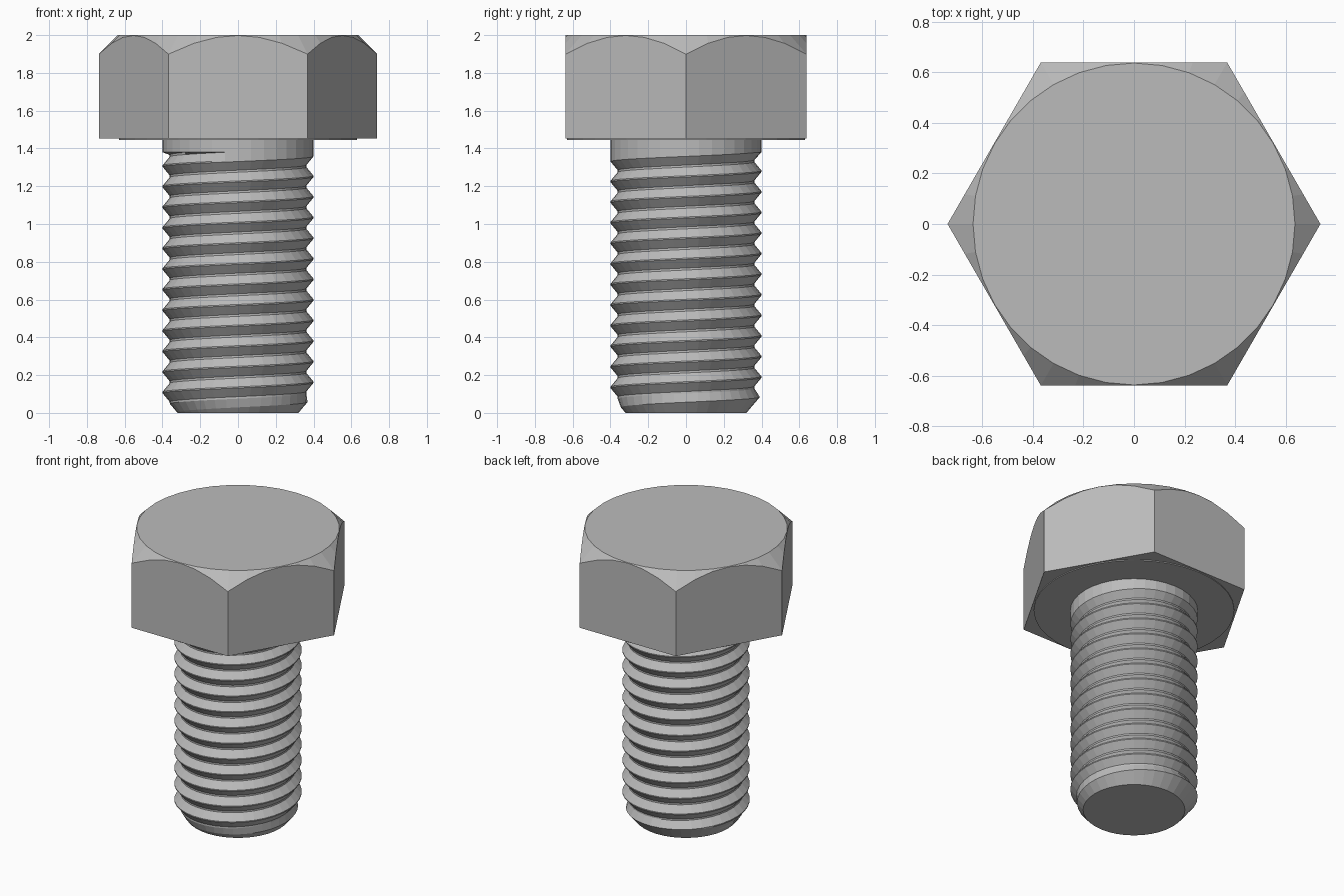
import bpy, bmesh
from math import sin, cos, pi

cube = bpy.data.objects.get("Cube")
if cube:
    bpy.data.objects.remove(cube)

steel = bpy.data.materials.new("grey steel")
steel.use_nodes = True
GREY = (0.5, 0.5, 0.5, 1)
steel.diffuse_color = GREY
steel.node_tree.nodes["Principled BSDF"].inputs["Base Color"].default_value = GREY

SEGS = 36
ANGLES = [2 * pi * i / SEGS for i in range(SEGS)]


def skin(name, columns):
    """Skin closed columns of (radius, z), one per angle, and cap both ends."""
    bm = bmesh.new()
    grid = [[bm.verts.new((r * cos(a), r * sin(a), z)) for r, z in col]
            for a, col in zip(ANGLES, columns)]
    for i in range(SEGS):
        left, right = grid[i], grid[(i + 1) % SEGS]
        for j in range(len(left) - 1):
            bm.faces.new((left[j], right[j], right[j + 1], left[j + 1]))
    bm.faces.new([col[0] for col in reversed(grid)])
    bm.faces.new([col[-1] for col in grid])
    bmesh.ops.remove_doubles(bm, verts=bm.verts, dist=0.0005)
    bmesh.ops.dissolve_degenerate(bm, edges=bm.edges, dist=0.0001)
    bmesh.ops.recalc_face_normals(bm, faces=bm.faces)
    mesh = bpy.data.meshes.new(name)
    bm.to_mesh(mesh)
    bm.free()
    mesh.materials.append(steel)
    obj = bpy.data.objects.new(name, mesh)
    bpy.context.collection.objects.link(obj)
    return obj


# Hexagonal head, its top corners cut by a 45 degree cone
APOTHEM, TOP_R, HEAD_Z, TOP_Z = 0.638, 0.636, 1.452, 2.0
head_columns = []
for a in ANGLES:
    r = APOTHEM / cos((a % (pi / 3)) - pi / 6)
    head_columns.append([(r, HEAD_Z), (r, TOP_Z + TOP_R - r), (TOP_R, TOP_Z)])
skin("hex_head", head_columns)

# Thin round bearing face under the head
skin("washer_face", [[(0.63, HEAD_Z - 0.006), (0.63, HEAD_Z + 0.01)]] * SEGS)

# Threaded shank: a right-handed helix that ends in a chamfer and a plain neck
PITCH, CREST, ROOT, THREAD_TOP = 0.109, 0.4, 0.362, 1.38
PROFILE = [(0.0, CREST), (0.06, CREST), (0.48, ROOT), (0.58, ROOT)]
shank_columns = []
for a in ANGLES:
    col = [(0.32, 0)]
    for turn in range(-2, 15):
        for step, r in PROFILE:
            z = PITCH * (turn + step + a / (2 * pi)) + 0.05
            chamfer = 0.32 + 0.85 * z
            if z <= 0:
                col.append((0.32, 0))
            elif z >= THREAD_TOP:
                col.append((CREST, THREAD_TOP))
            else:
                col.append((min(r, chamfer), z))
    col.append((CREST, HEAD_Z))
    shank_columns.append(col)

# Shift each column by one turn at the seam so the helix stays continuous
rows = len(PROFILE)
bm = bmesh.new()
grid = [[bm.verts.new((r * cos(a), r * sin(a), z)) for r, z in col]
        for a, col in zip(ANGLES, shank_columns)]
for i in range(SEGS):
    left, right = grid[i], grid[(i + 1) % SEGS]
    if i == SEGS - 1:
        body = right[1:-1]
        right = [right[0]] + body[rows:] + [body[-1]] * rows + [right[-1]]
    for j in range(len(left) - 1):
        quad = list(dict.fromkeys((left[j], right[j], right[j + 1], left[j + 1])))
        if len(quad) > 2:
            bm.faces.new(quad)
bmesh.ops.remove_doubles(bm, verts=bm.verts, dist=0.0005)
bmesh.ops.holes_fill(bm, edges=[e for e in bm.edges if e.is_boundary], sides=0)
bmesh.ops.recalc_face_normals(bm, faces=bm.faces)
mesh = bpy.data.meshes.new("threaded_shank")
bm.to_mesh(mesh)
bm.free()
mesh.materials.append(steel)
shank = bpy.data.objects.new("threaded_shank", mesh)
bpy.context.collection.objects.link(shank)
